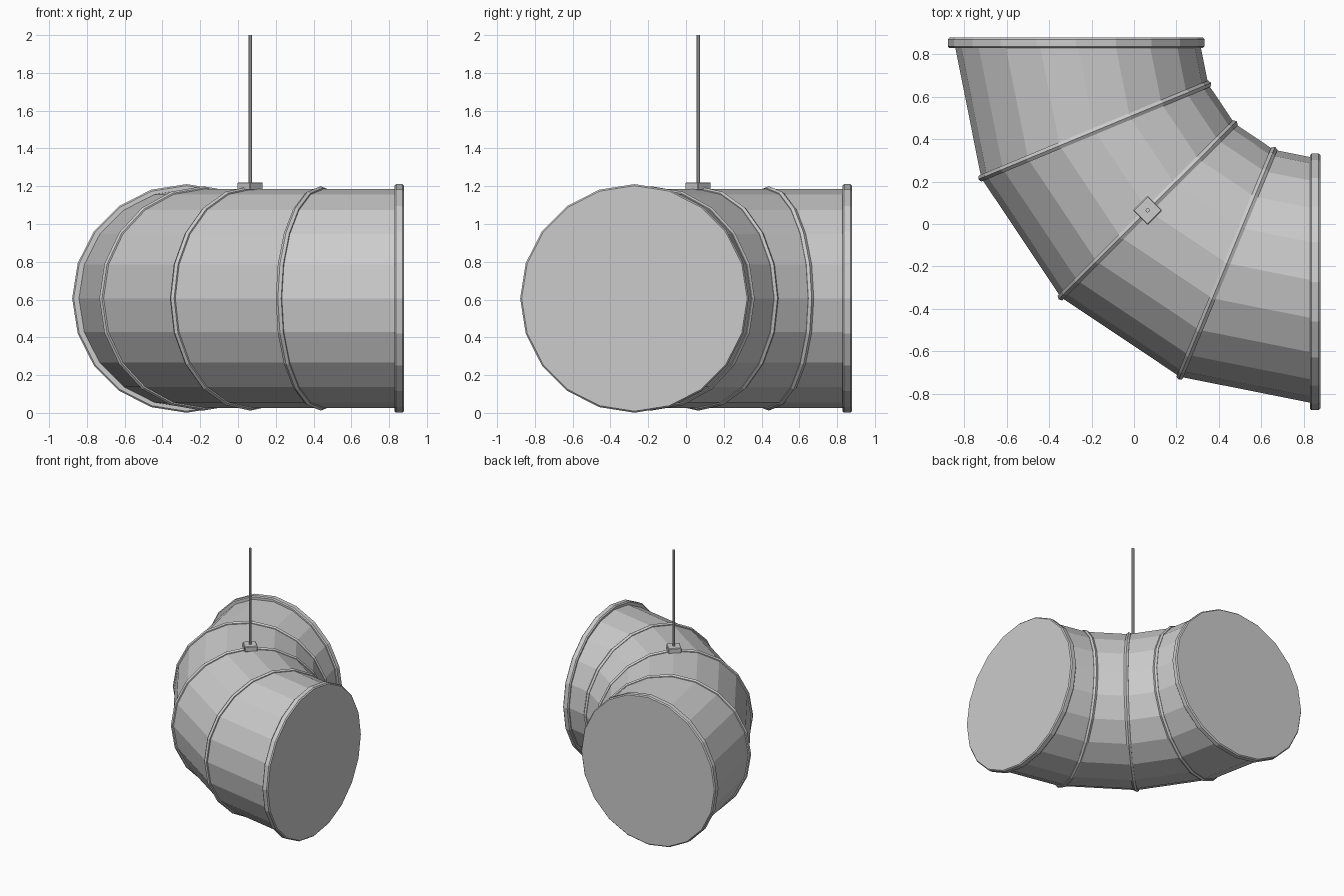
import bpy, bmesh
from math import sin, cos, pi, radians
from mathutils import Vector

if "Cube" in bpy.data.objects:
    bpy.data.objects.remove(bpy.data.objects["Cube"])

SIDES = 20
C, R = 0.879, 1.152      # bend centre (C, C) and bend radius
ZC, PIPE_R = 0.606, 0.579


def frame(deg):
    """Centre, outward and travel directions at an angle along the bend."""
    a = radians(deg)
    out = Vector((cos(a), sin(a), 0))
    return Vector((C, C, ZC)) + out * R, out, Vector((-sin(a), cos(a), 0))


def circle(centre, out, r):
    return [centre + out * (r * cos(2 * pi * i / SIDES))
            + Vector((0, 0, r * sin(2 * pi * i / SIDES))) for i in range(SIDES)]


def loft(name, loops, closed=False, caps=True):
    """Skin a list of point loops, closed on itself or optionally capped."""
    bm = bmesh.new()
    vs = [[bm.verts.new(p) for p in loop] for loop in loops]
    n = len(vs)
    for k in range(n if closed else n - 1):
        a, b = vs[k], vs[(k + 1) % n]
        for i in range(len(a)):
            j = (i + 1) % len(a)
            bm.faces.new((a[i], a[j], b[j], b[i]))
    if caps and not closed:
        bm.faces.new(vs[0])
        bm.faces.new(vs[-1])
    bmesh.ops.recalc_face_normals(bm, faces=bm.faces)
    me = bpy.data.meshes.new(name)
    bm.to_mesh(me)
    bm.free()
    ob = bpy.data.objects.new(name, me)
    bpy.context.collection.objects.link(ob)
    return ob


def ring(name, deg, profile, closed):
    """Revolve (radius, offset along travel) points around the duct axis."""
    c, out, along = frame(deg)
    return loft(name, [circle(c + along * t, out, r) for r, t in profile], closed)


# Segmented elbow duct (its open ends are closed by the flanges)
loft("duct_elbow", [circle(*frame(a)[:2], PIPE_R) for a in (270, 247.5, 225, 202.5, 180)],
     caps=False)

# Round seam beads between the segments
bead = [(0.576 + 0.018 * cos(k * pi / 3), 0.018 * sin(k * pi / 3)) for k in range(6)]
for i, a in enumerate((247.5, 225, 202.5)):
    ring(f"seam_bead_{i + 1}", a, bead, True)

# Chamfered end flanges, closed off flat, running inward from the open ends
T, B, FR = 0.05, 0.008, 0.605
for name, a, s in (("flange_right", 270, -1), ("flange_back", 180, 1)):
    prof = [(FR - B, 0), (FR, B), (FR, T - B), (FR - B, T)]
    ring(name, a, [(r, s * t) for r, t in prof], False)

# Hanger plate on the middle seam
mid = frame(225)[0]
bpy.ops.mesh.primitive_cube_add(size=1, location=(mid.x, mid.y, 1.2), rotation=(0, 0, pi / 4))
plate = bpy.context.object
plate.name = "hanger_plate"
plate.scale = (0.097, 0.097, 0.042)
bpy.ops.object.transform_apply(location=False, rotation=False, scale=True)
bev = plate.modifiers.new("bevel", 'BEVEL')
bev.width, bev.segments = 0.004, 1

# Hanger rod
bpy.ops.mesh.primitive_cylinder_add(vertices=8, radius=0.01, depth=0.81,
                                    location=(mid.x, mid.y, 1.595))
bpy.context.object.name = "hanger_rod"
